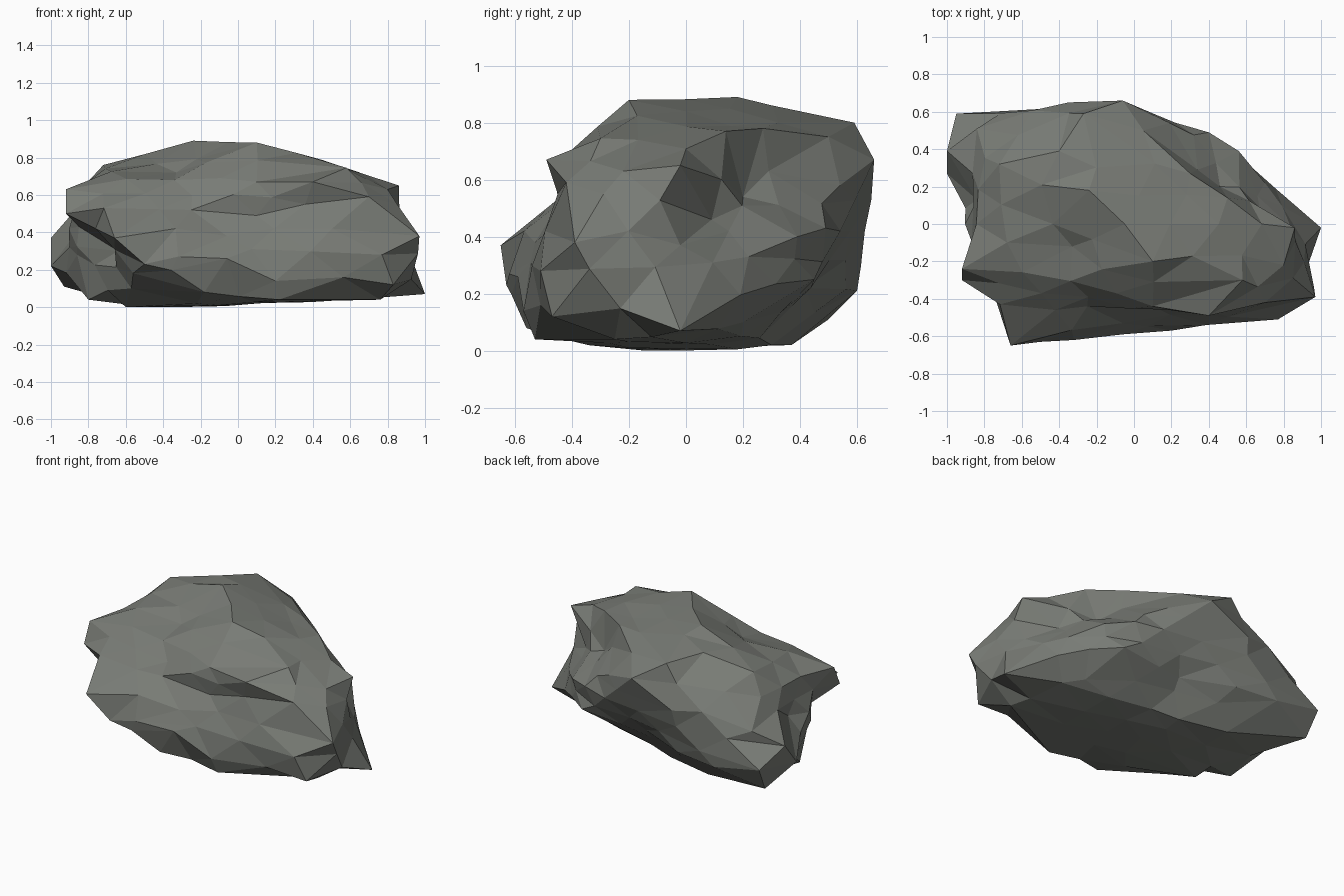
import bpy
import bmesh
import random
from mathutils import Vector
from mathutils.bvhtree import BVHTree

random.seed(4)
if "Cube" in bpy.data.objects:
    bpy.data.objects.remove(bpy.data.objects["Cube"], do_unlink=True)

CENTRE = Vector((-.05, 0, .42))
SHAPE = Vector((1, .65, .45))
REACH = .28

# Jutting corners of the boulder, front and right end first
CORNERS = [
    (-.66, -.65, .37), (-.5, -.63, .23), (-.32, -.62, .27), (.2, -.57, .14),
    (-.18, -.56, .08), (.22, -.53, .04), (.77, -.51, .28), (.83, -.47, .12),
    (.97, -.39, .38), (1, -.02, .07), (.86, -.02, .65),
    (.7, -.42, .59), (.4, -.49, .67), (.58, -.3, .745), (.8, -.22, .63),
    # back and top
    (.5, .14, .77), (.3, .27, .78), (.7, .22, .33), (.56, .39, .4),
    (.4, .49, .43), (.19, .54, .58), (.05, .5, .75), (-.06, .66, .67),
    (-.35, .65, .53), (-.27, .59, .8), (-.4, .39, .83), (-.24, .18, .89),
    (.1, -.2, .88), (-.72, .32, .76),
    # left end
    (-.92, -.24, .63), (-.92, -.3, .5), (-1, .39, .37), (-1, .27, .22),
    (-.95, .59, .27), (-.93, .5, .11), (-.62, .6, .21),
    # underside
    (.76, -.25, .04), (-.6, -.14, 0), (-.8, -.05, .04), (-.42, .37, .02),
    (-.1, .3, .02), (-.1, .18, .005), (-.1, -.2, .01), (.55, .2, .1),
    (.45, .45, .25),
]

# Deepest points of the hollows, and the lips beside them
HOLLOWS = [
    # cliff behind the right ridge
    (.84, -.02, .37), (.67, .09, .46), (.46, .2, .54), (.34, .29, .63),
    # recess under the left overhang
    (-.86, -.04, .28), (-.85, -.1, .43), (-.64, -.24, .3), (-.57, -.35, .1),
    # ledge along the front
    (.1, -.44, .67), (-.25, -.44, .52), (.1, -.44, .49), (.36, -.45, .55),
    (-.06, -.53, .38), (-.06, -.59, .26),
    # groove on top, notches on the left end and under the back
    (-.33, -.12, .72), (-.84, .13, .43), (-.84, .51, .47), (0, .42, .22),
]


def direction(point):
    """Direction from the centre in the squashed space of the boulder."""
    d = Vector(point) - CENTRE
    return Vector([a / b for a, b in zip(d, SHAPE)]).normalized()


# Rough hull spanned by the corners
hull = bmesh.new()
for corner in CORNERS:
    hull.verts.new(corner)
bmesh.ops.convex_hull(hull, input=list(hull.verts))
tree = BVHTree.FromBMesh(hull)
hull.free()


def on_hull(point):
    """Point of the hull seen from the centre through the given point."""
    return tree.ray_cast(CENTRE, (point - CENTRE).normalized())[0] or point


# Depth of each hollow as a share of the hull's radius
dents = []
for hollow in HOLLOWS:
    mouth = on_hull(Vector(hollow))
    depth = 1 - (Vector(hollow) - CENTRE).length / (mouth - CENTRE).length
    dents.append((mouth, max(0, depth)))

# Faceted ball cast outward onto the hull, dented and roughened
bm = bmesh.new()
bmesh.ops.create_icosphere(bm, subdivisions=3, radius=1)
for v in bm.verts:
    v.co = on_hull(CENTRE + v.co * SHAPE)
    push = max(depth * max(0, 1 - (v.co - mouth).length / REACH)
               for mouth, depth in dents)
    v.co = v.co.lerp(CENTRE, push + random.uniform(-.012, .018))

# Pull the nearest free vertex to each corner and hollow
free = list(bm.verts)
for target in CORNERS + HOLLOWS:
    aim = direction(target)
    nearest = max(free, key=lambda v: direction(v.co).dot(aim))
    nearest.co = target
    free.remove(nearest)

# Rest the boulder on the ground
for v in bm.verts:
    v.co.z = max(v.co.z, 0)

bmesh.ops.recalc_face_normals(bm, faces=bm.faces)
mesh = bpy.data.meshes.new("boulder")
bm.to_mesh(mesh)
bm.free()

# Stone colour
stone = bpy.data.materials.new("grey stone")
stone.use_nodes = True
colour = (.19, .2, .18, 1)
stone.diffuse_color = colour
stone.node_tree.nodes["Principled BSDF"].inputs["Base Color"].default_value = colour
mesh.materials.append(stone)

boulder = bpy.data.objects.new("boulder", mesh)
bpy.context.collection.objects.link(boulder)
